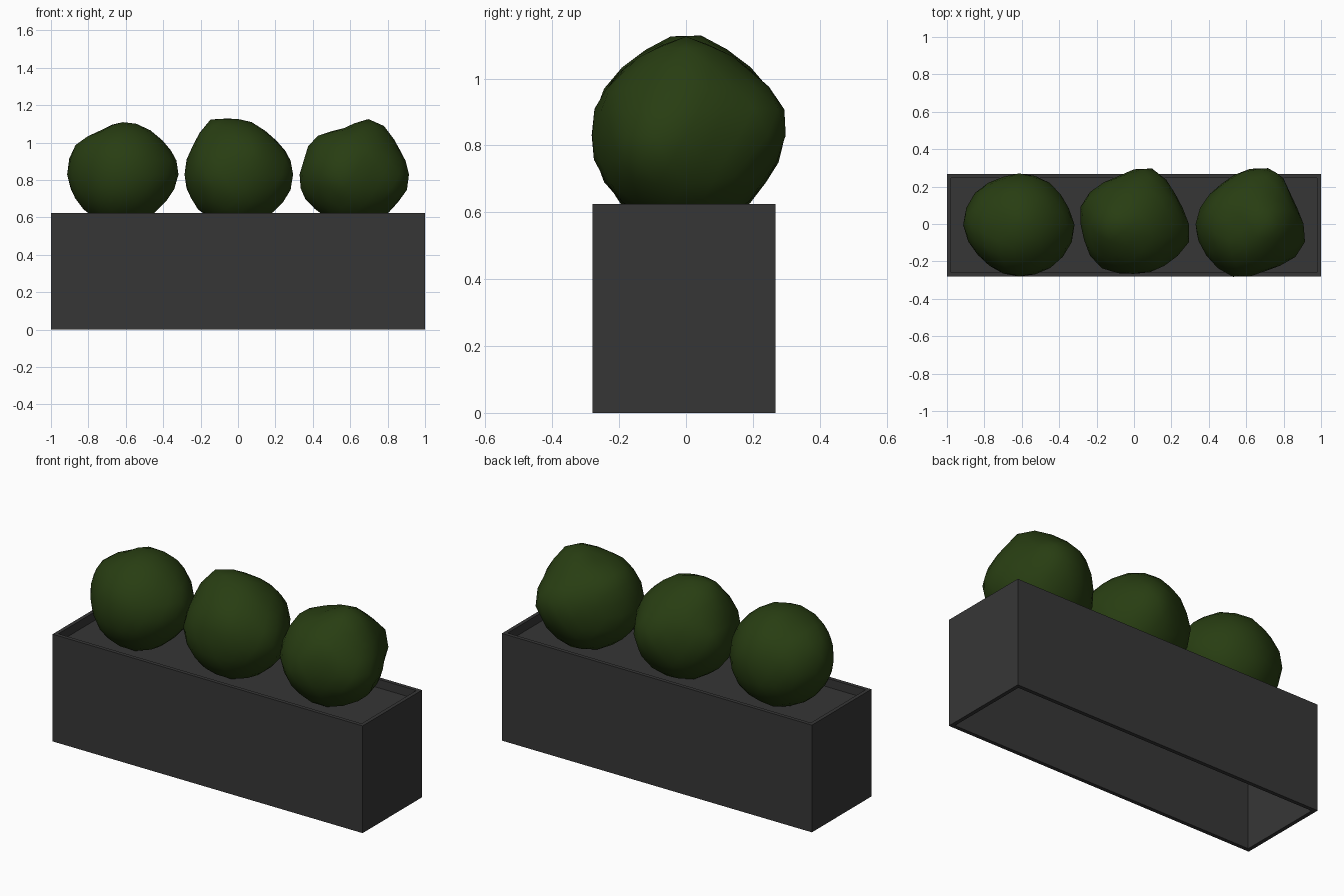
import bpy, bmesh, math
from mathutils import Vector, noise

if "Cube" in bpy.data.objects:
    bpy.data.objects.remove(bpy.data.objects["Cube"])


def material(name, rgb):
    m = bpy.data.materials.new(name)
    m.diffuse_color = (*rgb, 1)
    m.use_nodes = True
    m.node_tree.nodes["Principled BSDF"].inputs["Base Color"].default_value = m.diffuse_color
    return m


CHARCOAL = material("charcoal", (0.037, 0.037, 0.037))
LEAF = material("leaf green", (0.021, 0.047, 0.006))


def finish(bm, name, mat, smooth=False):
    bmesh.ops.recalc_face_normals(bm, faces=bm.faces)
    me = bpy.data.meshes.new(name)
    bm.to_mesh(me)
    bm.free()
    me.materials.append(mat)
    for p in me.polygons:
        p.use_smooth = smooth
    ob = bpy.data.objects.new(name, me)
    bpy.context.collection.objects.link(ob)
    return ob


X, Y0, Y1, H, T = 1.0, -0.28, 0.268, 0.625, 0.022


def ring(bm, inset, z):
    x = X - inset
    pts = [(-x, Y0 + inset), (x, Y0 + inset), (x, Y1 - inset), (-x, Y1 - inset)]
    return [bm.verts.new((px, py, z)) for px, py in pts]


# planter walls: rectangular tube, open at the top and bottom
bm = bmesh.new()
loops = [ring(bm, 0, 0), ring(bm, 0, H), ring(bm, T, H), ring(bm, T, 0)]
for a, b in zip(loops, loops[1:] + loops[:1]):
    for i in range(4):
        j = (i + 1) % 4
        bm.faces.new((a[i], a[j], b[j], b[i]))
finish(bm, "planter_box", CHARCOAL)

# soil surface a little below the rim
bm = bmesh.new()
bm.faces.new(ring(bm, T, 0.575))
finish(bm, "soil", CHARCOAL)


# clipped bushes: icospheres pushed out or in along (azimuth, elevation, amount)
def bush(name, centre, base, bumps, seed):
    bm = bmesh.new()
    bmesh.ops.create_icosphere(bm, subdivisions=3, radius=1)
    dirs = []
    for az, el, amt in bumps:
        a, e = math.radians(az), math.radians(el)
        dirs.append((Vector((math.cos(a) * math.cos(e),
                             math.sin(a) * math.cos(e), math.sin(e))), amt))
    for v in bm.verts:
        n = v.co.normalized()
        r = base + sum(amt * max(0, n.dot(d)) ** 14 for d, amt in dirs)
        r += 0.006 * noise.noise(n * 3.5 + Vector((seed, 0, 0)))
        v.co = Vector(centre) + n * r
    finish(bm, name, LEAF, True)


bush("bush_left", (-0.615, -0.005, 0.83), 0.277,
     [(180, 0, 0.020), (180, 30, 0.022), (145, 0, 0.012), (108, 0, -0.006),
      (180, 64, -0.016), (-8, 4, 0.026), (-42, 0, 0.010), (-133, 0, -0.008),
      (180, -38, 0.006), (0, -43, -0.010), (0, 90, 0.008)], 1.0)
bush("bush_middle", (0.0, 0.0, 0.83), 0.280,
     [(72, 5, 0.034), (160, 0, 0.022), (-18, 0, 0.028), (-130, 0, 0.014),
      (-90, 0, -0.014), (180, 62, 0.046), (0, 85, 0.012), (0, 55, -0.008),
      (110, 0, -0.012), (-50, 0, -0.006), (30, 0, -0.010)], 5.0)
bush("bush_right", (0.62, 0.0, 0.83), 0.275,
     [(80, 10, 0.026), (60, 8, 0.030), (-107, 0, 0.024), (-25, -8, 0.036),
      (180, -15, 0.022), (180, 45, 0.020), (180, 72, -0.030), (0, 68, 0.036),
      (0, 8, 0.010), (25, 0, -0.016), (130, 0, -0.012), (-75, 0, -0.012),
      (-145, 0, 0.012)], 9.0)
